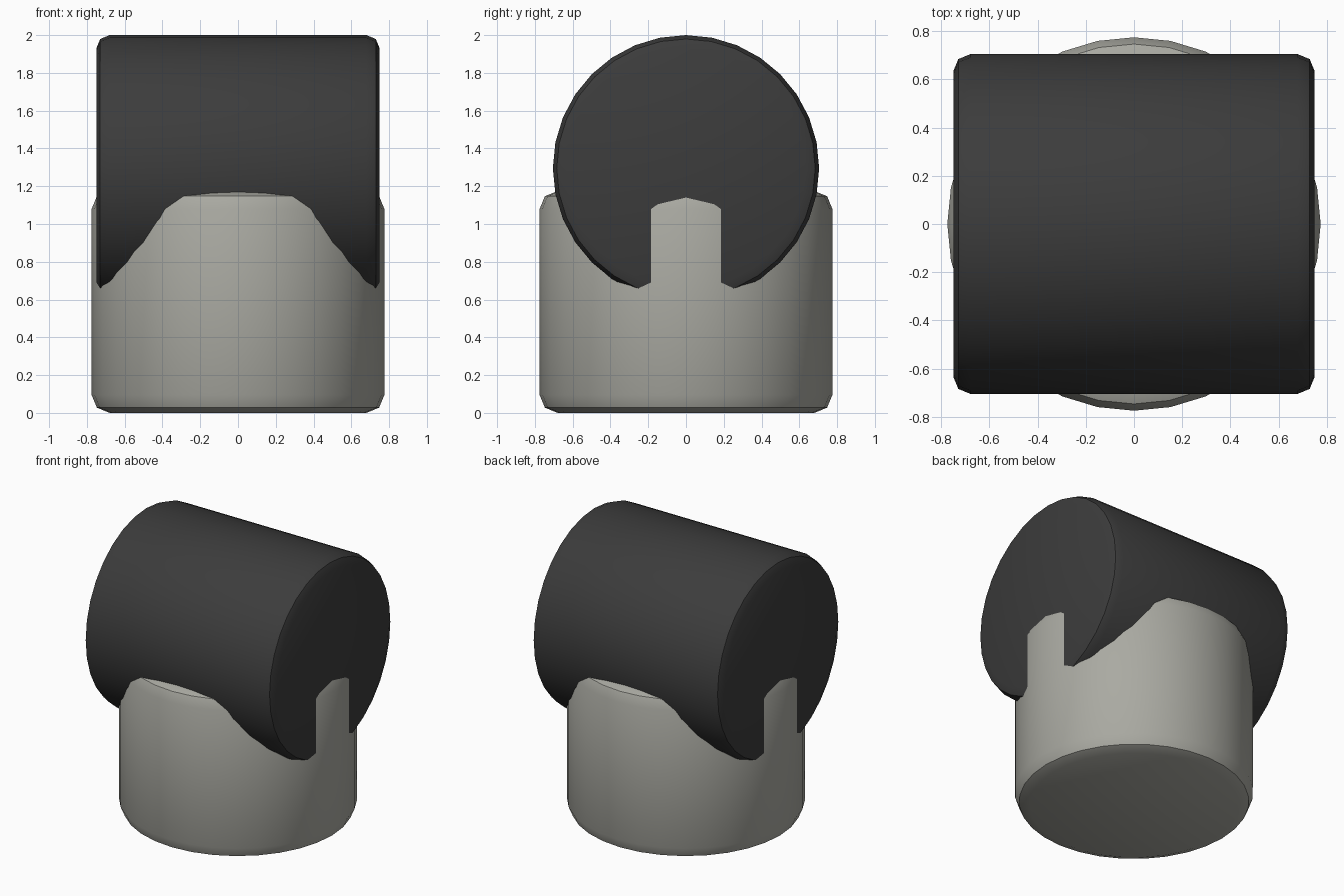
import bpy
import math

cube = bpy.data.objects.get("Cube")
if cube:
    bpy.data.objects.remove(cube, do_unlink=True)


def make_material(name, rgb):
    mat = bpy.data.materials.new(name)
    mat.use_nodes = True
    color = (*rgb, 1.0)
    mat.diffuse_color = color
    mat.node_tree.nodes["Principled BSDF"].inputs["Base Color"].default_value = color
    return mat


def rounded_cylinder(name, radius, length, centre_z, rim, mat, tilt=0.0):
    """Cylinder with a two-step rounded rim at both ends."""
    bpy.ops.mesh.primitive_cylinder_add(
        vertices=32, radius=radius, depth=length,
        location=(0, 0, centre_z), rotation=(0, tilt, 0))
    obj = bpy.context.object
    obj.name = name
    obj.data.materials.append(mat)
    bevel = obj.modifiers.new("rim", 'BEVEL')
    bevel.width = rim
    bevel.segments = 2
    bevel.limit_method = 'ANGLE'
    bevel.angle_limit = math.radians(40)
    bpy.ops.object.modifier_apply(modifier=bevel.name)
    bpy.ops.object.shade_smooth_by_angle(angle=math.radians(30))
    return obj


grey = make_material("warm grey", (0.40, 0.40, 0.36))
black = make_material("charcoal black", (0.045, 0.045, 0.045))

# Upright base post
rounded_cylinder("base_post", 0.775, 1.175, 0.5875, 0.095, grey)

# Horizontal barrel lying across the post
rounded_cylinder("cross_barrel", 0.705, 1.5, 1.295, 0.07, black, math.pi / 2)
